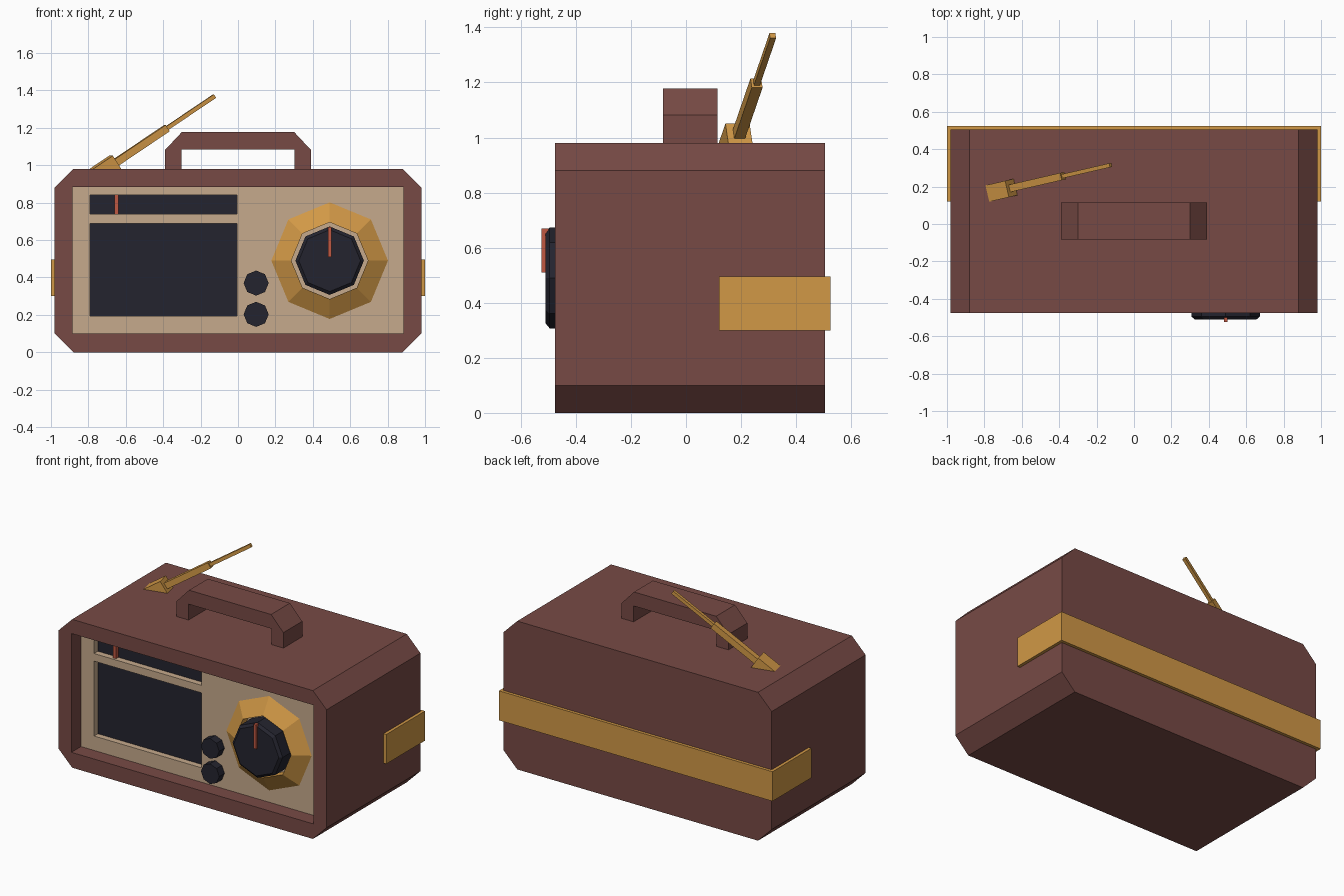
import bpy, bmesh, math
from mathutils import Vector, Matrix

if "Cube" in bpy.data.objects:
    bpy.data.objects.remove(bpy.data.objects["Cube"])


def material(name, rgb):
    lin = [((c / 255 + 0.055) / 1.055) ** 2.4 for c in rgb]
    m = bpy.data.materials.new(name)
    m.diffuse_color = (*lin, 1)
    m.use_nodes = True
    m.node_tree.nodes["Principled BSDF"].inputs["Base Color"].default_value = m.diffuse_color
    return m


BROWN = material("brown_case", (119, 74, 69))
TAN = material("tan_panel", (198, 170, 140))
GOLD = material("gold_metal", (209, 152, 70))
DARK = material("dark_glass", (36, 36, 47))
RED = material("red_needle", (192, 88, 66))


def finish(name, bm, *mats, recalc=True):
    if recalc:
        bmesh.ops.recalc_face_normals(bm, faces=bm.faces)
    me = bpy.data.meshes.new(name)
    bm.to_mesh(me)
    bm.free()
    for m in mats:
        me.materials.append(m)
    ob = bpy.data.objects.new(name, me)
    bpy.context.collection.objects.link(ob)
    return ob


def bridge(bm, a, b):
    n = len(a)
    return [bm.faces.new((a[i], a[(i + 1) % n], b[(i + 1) % n], b[i])) for i in range(n)]


def prism(name, lo, hi, mat):
    """Solid between two matching outlines."""
    bm = bmesh.new()
    a, b = ([bm.verts.new(p) for p in loop] for loop in (lo, hi))
    bm.faces.new(a)
    bm.faces.new(b)
    bridge(bm, a, b)
    return finish(name, bm, mat)


def box(name, x, y, z, mat):
    rect = [(x[0], y[0]), (x[1], y[0]), (x[1], y[1]), (x[0], y[1])]
    return prism(name, [(*p, z[0]) for p in rect], [(*p, z[1]) for p in rect], mat)


def lathe(name, cx, cz, profile, mat, cap=True, sides=8):
    """Spin (radius, y) points about a line along y."""
    bm = bmesh.new()
    rings = [[bm.verts.new((cx + r * math.sin(k * math.tau / sides), y,
                            cz + r * math.cos(k * math.tau / sides)))
              for k in range(sides)] for r, y in profile]
    for a, b in zip(rings, rings[1:]):
        bridge(bm, a, b)
    if cap:
        bm.faces.new(rings[0])
        bm.faces.new(rings[-1])
    else:
        bridge(bm, rings[-1], rings[0])
    return finish(name, bm, mat)


def rod(name, p, q, half, mat):
    """Square bar from p to q with level sides."""
    d = (q - p).normalized()
    side = d.cross(Vector((0, 0, 1))).normalized()
    up = side.cross(d)
    corners = [side * (sx * half) + up * (sz * half)
               for sx, sz in ((-1, -1), (1, -1), (1, 1), (-1, 1))]
    return prism(name, [p + c for c in corners], [q + c for c in corners], mat)


# Case: chamfered tube with a rectangular recess in the front
FRONT, BACK, PANEL, FLOOR = -0.475, 0.505, -0.375, -0.32
outline = [(-0.88, 0), (0.88, 0), (0.98, 0.1), (0.98, 0.88),
           (0.88, 0.98), (-0.88, 0.98), (-0.98, 0.88), (-0.98, 0.1)]
opening = [(-0.885, 0.1), (0.885, 0.1), (0.885, 0.885), (-0.885, 0.885)]
bm = bmesh.new()
of, ob = ([bm.verts.new((x, y, z)) for x, z in outline] for y in (FRONT, BACK))
rf, rb = ([bm.verts.new((x, y, z)) for x, z in opening] for y in (FRONT, FLOOR))
bridge(bm, of, ob)
bridge(bm, rf, rb)
bm.faces.new(ob)
bm.faces.new(rb)
for i in range(4):
    a, b, c = of[2 * i], of[2 * i + 1], of[(2 * i + 2) % 8]
    r0, r1 = rf[i], rf[(i + 1) % 4]
    bm.faces.new((a, b, r1, r0))
    bm.faces.new((b, c, r1))
finish("case", bm, BROWN)

# Front panel: grid of cells, two of them sunk as dark windows
xs = [-0.885, -0.79, -0.005, 0.885]
zs = [0.1, 0.195, 0.69, 0.74, 0.84, 0.885]
bm = bmesh.new()
grid = [[bm.verts.new((x, PANEL, z)) for z in zs] for x in xs]
for i in range(3):
    for j in range(5):
        cell = [grid[i][j], grid[i + 1][j], grid[i + 1][j + 1], grid[i][j + 1]]
        if i == 1 and j in (1, 3):
            sunk = [bm.verts.new(v.co + Vector((0, 0.04, 0))) for v in cell]
            bridge(bm, cell, sunk)
            bm.faces.new(sunk).material_index = 1
        else:
            bm.faces.new(cell)
finish("front_panel", bm, TAN, DARK, recalc=False)
box("tuning_needle", (-0.66, -0.64), (-0.36, -0.334), (0.74, 0.84), RED)

# Dial and knobs
lathe("dial_ring", 0.49, 0.49,
      [(0.32, -0.37), (0.205, -0.44), (0.205, -0.37)], GOLD, cap=False)
lathe("dial_knob", 0.49, 0.49,
      [(0.183, -0.37), (0.183, -0.495), (0.165, -0.51)], DARK)
box("dial_pointer", (0.48, 0.5), (-0.525, -0.5), (0.51, 0.67), RED)
for k, z in enumerate((0.37, 0.203)):
    lathe(f"small_knob_{k + 1}", 0.097, z, [(0.067, -0.37), (0.067, -0.43)], DARK)

# Carry handle
half = [(0.303, 0.97), (0.39, 0.97), (0.39, 1.082), (0.3, 1.178)]
handle = half + [(-x, z) for x, z in reversed(half)] + [(-0.303, 1.085), (0.303, 1.085)]
prism("handle", [(x, -0.083, z) for x, z in handle],
      [(x, 0.114, z) for x, z in handle], BROWN)

# Metal band around the back
band = [(1, 0.12), (1, 0.525), (-1, 0.525), (-1, 0.12),
        (-0.975, 0.12), (-0.975, 0.5), (0.975, 0.5), (0.975, 0.12)]
prism("back_band", [(x, y, 0.3) for x, y in band],
      [(x, y, 0.495) for x, y in band], GOLD)


# Antenna: three square bars on one slanted line
def on_axis(x):
    t = x + 0.385
    return Vector((x, 0.255 + 0.231 * t, 1.195 + 0.673 * t))


for name, x0, x1, h in (("antenna_base", -0.76, -0.655, 0.045),
                        ("antenna_lower", -0.7, -0.38, 0.02),
                        ("antenna_upper", -0.42, -0.125, 0.011)):
    rod(name, on_axis(x0), on_axis(x1), h, GOLD)
